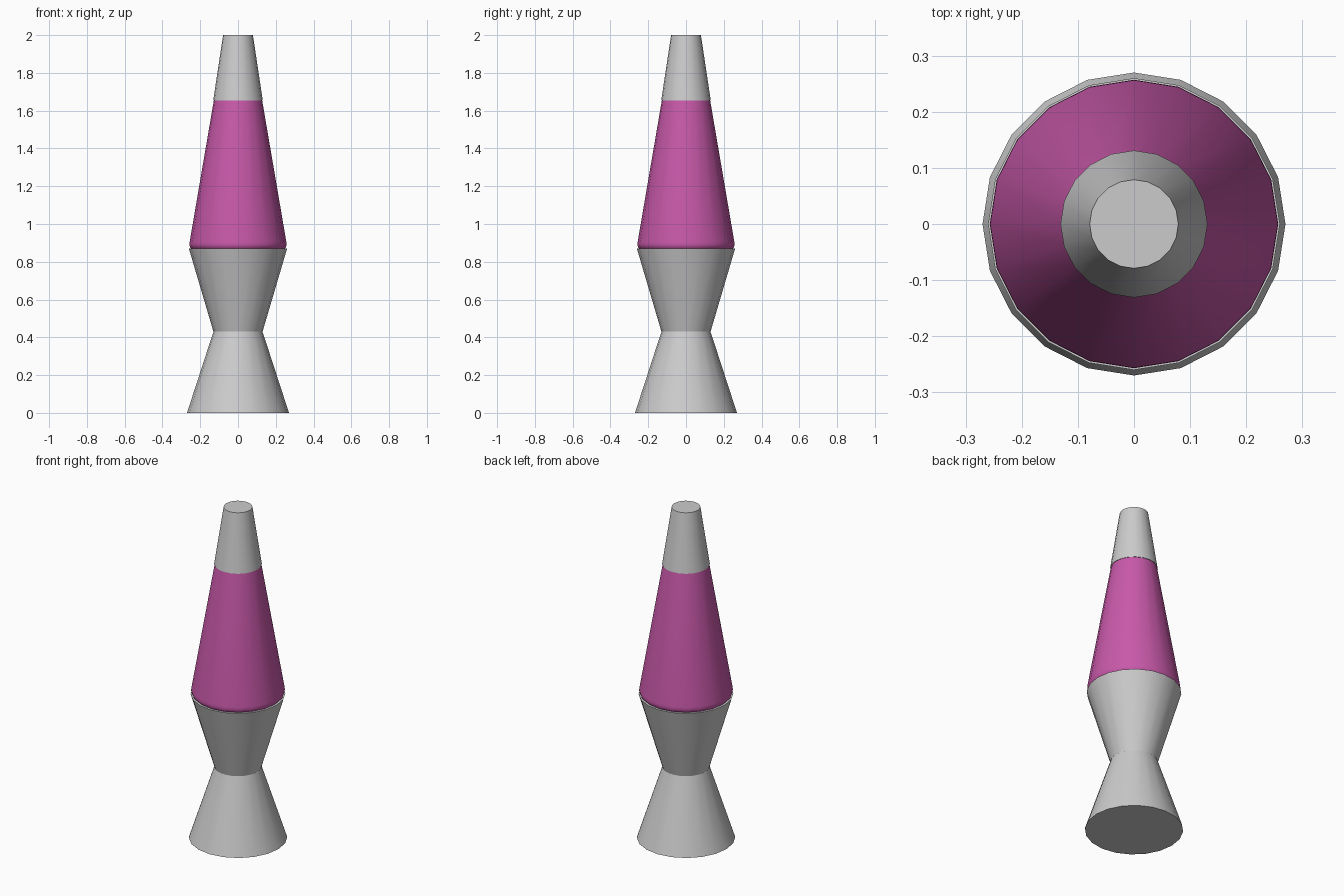
import bpy, bmesh, math

if "Cube" in bpy.data.objects:
    bpy.data.objects.remove(bpy.data.objects["Cube"])

SIDES = 20


def lathe(name, profile, color=None):
    """Revolve (radius, z) points into a closed, faceted-outline solid."""
    bm = bmesh.new()
    rings = []
    for r, z in profile:
        rings.append([bm.verts.new((r * math.cos(2 * math.pi * i / SIDES),
                                    r * math.sin(2 * math.pi * i / SIDES), z))
                      for i in range(SIDES)])
    for low, high in zip(rings, rings[1:]):
        for i in range(SIDES):
            j = (i + 1) % SIDES
            bm.faces.new((low[i], low[j], high[j], high[i]))
    bm.faces.new(rings[0][::-1])
    bm.faces.new(rings[-1])
    mesh = bpy.data.meshes.new(name)
    bm.to_mesh(mesh)
    bm.free()
    obj = bpy.data.objects.new(name, mesh)
    bpy.context.collection.objects.link(obj)
    if color:
        mat = bpy.data.materials.new(name + "_color")
        mat.diffuse_color = color
        mat.use_nodes = True
        mat.node_tree.nodes["Principled BSDF"].inputs["Base Color"].default_value = mat.diffuse_color
        mesh.materials.append(mat)
    bpy.ops.object.select_all(action='DESELECT')
    obj.select_set(True)
    bpy.context.view_layer.objects.active = obj
    bpy.ops.object.shade_smooth_by_angle(angle=math.radians(30))
    return obj


# Hourglass metal stand
lathe("base", [(0.27, 0), (0.13, 0.43), (0.26, 0.87)])

# Tapered liquid vessel with a rounded lower edge
lathe("glass", [(0.247, 0.87), (0.254, 0.878), (0.257, 0.89), (0.256, 0.905),
                (0.127, 1.66)], (0.58, 0.1, 0.4, 1))

# Metal cap
lathe("cap", [(0.131, 1.655), (0.079, 2.0)])
